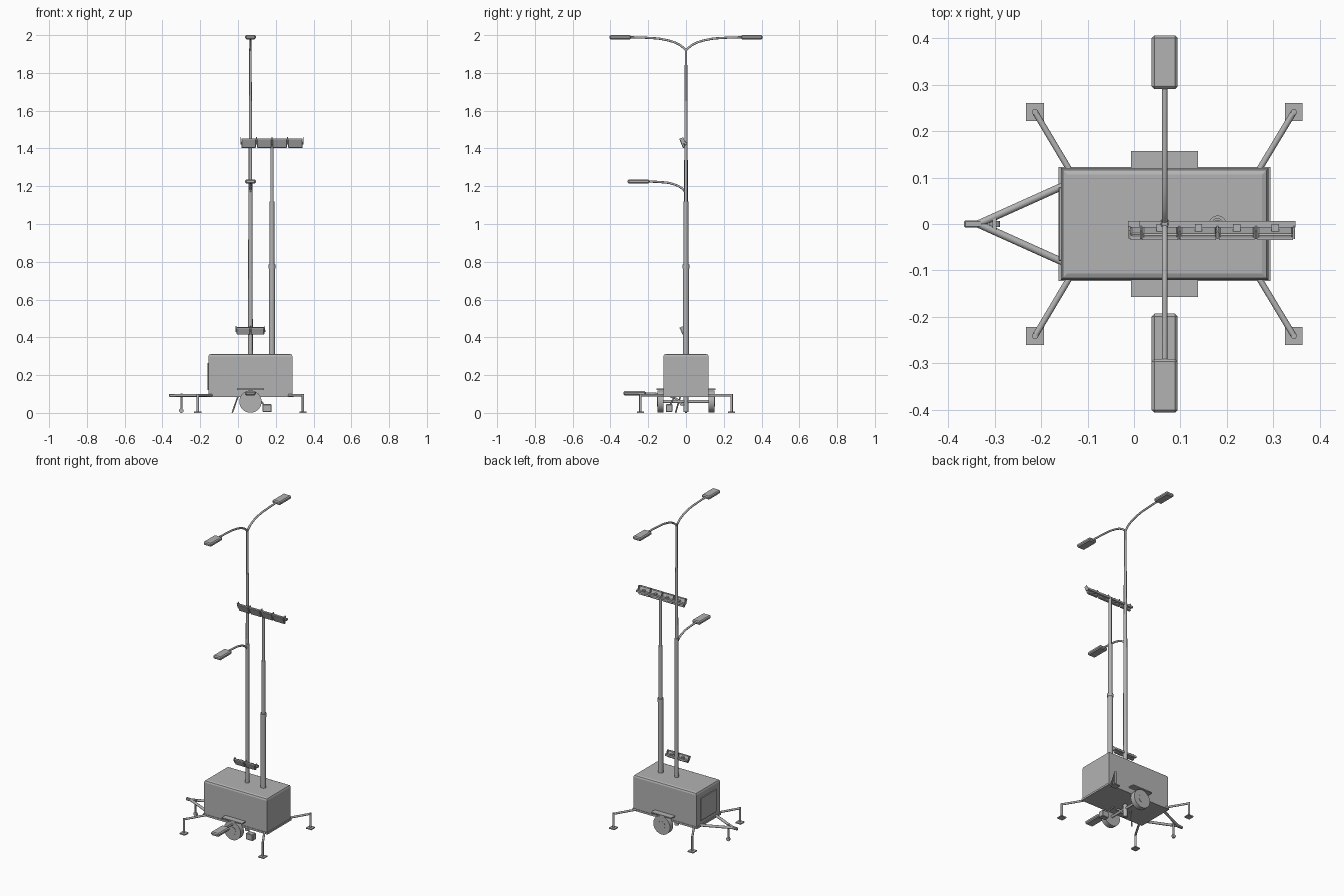
import bpy, bmesh
from math import radians
from mathutils import Vector, Matrix

if "Cube" in bpy.data.objects:
    bpy.data.objects.remove(bpy.data.objects["Cube"])

GREY = (0.45, 0.45, 0.45, 1)
metal = bpy.data.materials.new("plain grey")
metal.use_nodes = True
metal.diffuse_color = GREY
metal.node_tree.nodes["Principled BSDF"].inputs["Base Color"].default_value = GREY


def finish(name, bm, smooth=False):
    mesh = bpy.data.meshes.new(name)
    bm.to_mesh(mesh)
    bm.free()
    mesh.materials.append(metal)
    ob = bpy.data.objects.new(name, mesh)
    bpy.context.collection.objects.link(ob)
    if smooth:
        bpy.ops.object.select_all(action="DESELECT")
        ob.select_set(True)
        bpy.context.view_layer.objects.active = ob
        bpy.ops.object.shade_smooth_by_angle(angle=radians(40))
    return ob


def box(name, x, y, z, bevel=0, top_only=False, tilt=0):
    """Box from (min, max) spans, with optional bevel and tilt about x."""
    spans = (x, y, z)
    centre = Vector([(a + b) / 2 for a, b in spans])
    size = [b - a for a, b in spans]
    bm = bmesh.new()
    bmesh.ops.create_cube(bm, size=1)
    bmesh.ops.scale(bm, vec=size, verts=bm.verts)
    if bevel:
        edges = [e for e in bm.edges
                 if not top_only or all(v.co.z > 0 for v in e.verts)]
        bmesh.ops.bevel(bm, geom=edges, offset=bevel, segments=2 if top_only else 1,
                        profile=0.5, affect="EDGES")
    bm.transform(Matrix.Translation(centre) @ Matrix.Rotation(tilt, 4, "X"))
    return finish(name, bm)


def rod(name, start, end, r, r2=None, sides=16):
    a, b = Vector(start), Vector(end)
    bm = bmesh.new()
    bmesh.ops.create_cone(bm, cap_ends=True, segments=sides, radius1=r,
                          radius2=r if r2 is None else r2, depth=(b - a).length)
    turn = (b - a).to_track_quat("Z", "Y").to_matrix().to_4x4()
    bm.transform(Matrix.Translation((a + b) / 2) @ turn)
    return finish(name, bm, True)


def bent_tube(name, points, r):
    """Round tube swept along a smooth path, converted to a mesh."""
    curve = bpy.data.curves.new(name, "CURVE")
    curve.dimensions = "3D"
    curve.bevel_depth = r
    curve.bevel_resolution = 3
    curve.resolution_u = 6
    curve.use_fill_caps = True
    spline = curve.splines.new("BEZIER")
    spline.bezier_points.add(len(points) - 1)
    for p, co in zip(spline.bezier_points, points):
        p.co = co
        p.handle_left_type = p.handle_right_type = "AUTO"
    temp = bpy.data.objects.new(name + "_path", curve)
    bpy.context.collection.objects.link(temp)
    bpy.context.view_layer.update()
    bm = bmesh.new()
    mesh = temp.to_mesh()
    bm.from_mesh(mesh)
    temp.to_mesh_clear()
    bpy.data.objects.remove(temp)
    return finish(name, bm, True)


MAST_X, POLE_X = 0.066, 0.18

# Cabinet with rounded lid edge, base frame and end door
box("cabinet", (-0.157, 0.289), (-0.12, 0.12), (0.088, 0.312), 0.014, True)
box("base_frame", (-0.163, 0.294), (-0.123, 0.123), (0.085, 0.097))
box("end_door", (-0.162, -0.155), (-0.08, 0.08), (0.12, 0.265), 0.002)


# Street lamp: curved arm and bevelled head
def lamp(name, side, reach, z, drop, y0=0.0):
    def at(t, h):
        return (MAST_X, side * (y0 + t * reach), z - drop * h)
    bent_tube(name + "_arm", [at(0, 1), at(0.12, 0.58), at(0.4, 0.18),
                              at(0.7, 0.05), at(1.04, 0)], 0.006)
    ends = sorted((side * (y0 + reach), side * (y0 + reach + 0.116)))
    box(name + "_head", (MAST_X - 0.028, MAST_X + 0.028), ends,
        (z - 0.011, z + 0.011), 0.006)


lamp("top_front_lamp", -1, 0.29, 1.989, 0.069)
lamp("top_back_lamp", 1, 0.29, 1.989, 0.069)
lamp("middle_lamp", -1, 0.193, 1.225, 0.06)
lamp("low_lamp", -1, 0.193, 0.104, 0.06, 0.022)

# Lamp mast in telescoping sections
for i, (z0, z1, r) in enumerate([(0.005, 1.2, 0.0125), (1.2, 1.65, 0.0095),
                                 (1.65, 1.93, 0.007)]):
    rod(f"lamp_mast_{i}", (MAST_X, 0, z0), (MAST_X, 0, z1), r, r * 0.92)
rod("lamp_bracket_tie", (MAST_X, 0, 0.045), (MAST_X, -0.03, 0.045), 0.006)

# Floodlight pole in telescoping sections
for i, (z0, z1, r) in enumerate([(0.3, 0.775, 0.0165), (0.775, 1.12, 0.0125),
                                 (1.12, 1.43, 0.009)]):
    rod(f"flood_pole_{i}", (POLE_X, 0, z0), (POLE_X, 0, z1), r)
rod("pole_collar", (POLE_X, 0, 0.765), (POLE_X, 0, 0.785), 0.0185)


# Row of tilted floodlights on a crossbar
def flood_row(name, x0, x1, count, z, height):
    pitch = (x1 - x0) / count
    tilt = radians(22)
    box(name + "_bar", (x0 - 0.003, x1 + 0.003), (-0.008, 0.006), (z - 0.006, z + 0.006))
    for i in range(count):
        a, b = x0 + i * pitch + 0.003, x0 + (i + 1) * pitch - 0.003
        mid = (a + b) / 2
        box(f"{name}_panel_{i}", (a, b), (-0.026, -0.012),
            (z - height / 2, z + height / 2), 0.003, tilt=tilt)
        box(f"{name}_visor_{i}", (a, b), (-0.034, -0.02),
            (z + height / 2 - 0.006, z + height / 2 - 0.002))
        box(f"{name}_bracket_{i}", (mid - 0.008, mid + 0.008), (-0.018, 0.0),
            (z - 0.012, z + 0.012))
    for i in range(count + 1):
        x = x0 + i * pitch
        box(f"{name}_divider_{i}", (x - 0.002, x + 0.002), (-0.027, -0.008),
            (z - 0.004, z + height / 2 + 0.003), tilt=tilt)


flood_row("upper_floods", 0.015, 0.345, 4, 1.428, 0.052)
flood_row("lower_floods", -0.01, 0.142, 2, 0.434, 0.04)

# Wheels, mudguards and outrigger legs on both sides
rod("axle", (MAST_X, -0.13, 0.06), (MAST_X, 0.13, 0.06), 0.008)
for side, label in ((-1, "front"), (1, "back")):
    rod(label + "_wheel", (MAST_X, side * 0.119, 0.06), (MAST_X, side * 0.152, 0.06),
        0.059, sides=32)
    rod(label + "_hub", (MAST_X, side * 0.15, 0.06), (MAST_X, side * 0.154, 0.06), 0.025)
    box(label + "_mudguard", (-0.006, 0.138), sorted((side * 0.118, side * 0.157)),
        (0.121, 0.128))
    for root, foot, end in ((-0.138, -0.213, "hitch"), (0.268, 0.344, "rear")):
        name = f"{label}_{end}_outrigger"
        y = side * 0.241
        rod(name + "_arm", (root, side * 0.115, 0.093), (foot, y, 0.093), 0.0065)
        rod(name + "_leg", (foot, y, 0.004), (foot, y, 0.099), 0.0065)
        box(name + "_foot", (foot - 0.019, foot + 0.019), (y - 0.019, y + 0.019),
            (0, 0.007))
    # Drawbar rail
    rod(label + "_drawbar", (-0.155, side * 0.081, 0.093), (-0.335, 0, 0.093), 0.008)

# Hitch coupler and jockey post
box("coupler", (-0.366, -0.325), (-0.008, 0.008), (0.085, 0.101), 0.003)
rod("jockey_post", (-0.3, 0, 0.012), (-0.3, 0, 0.103), 0.0055)
box("jockey_bracket", (-0.304, -0.296), (-0.018, 0.018), (0.086, 0.1))
rod("jockey_wheel", (-0.3, -0.006, 0.012), (-0.3, 0.006, 0.012), 0.012)

# Underside step box, its hanger and a stay rod
box("step_box", (0.13, 0.178), (-0.107, -0.071), (0.005, 0.046), 0.003)
rod("step_hanger", (0.1, -0.06, 0.088), (0.14, -0.085, 0.04), 0.004)
rod("stay_rod", (0.0, -0.03, 0.088), (-0.03, -0.055, 0.002), 0.004)
